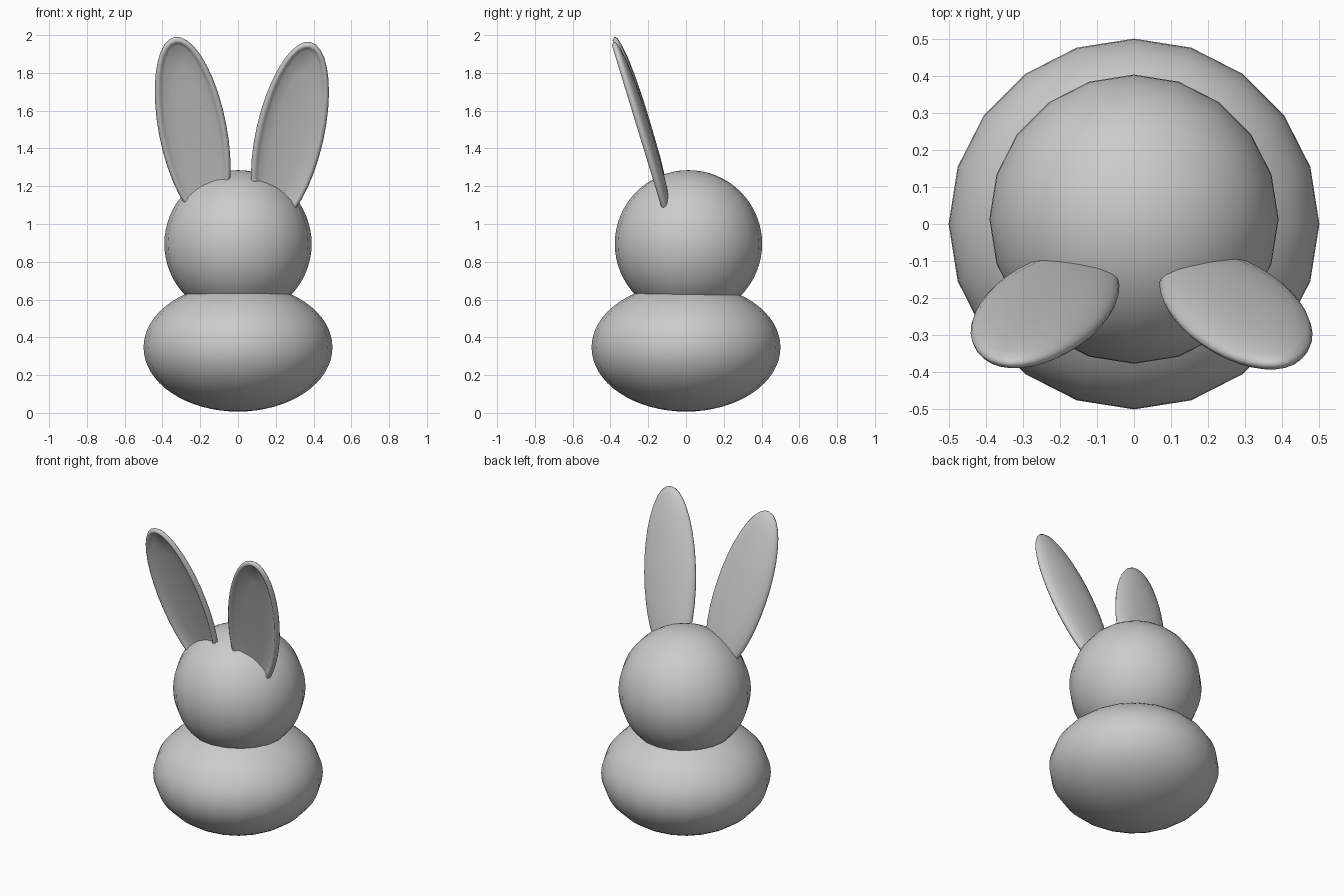
import bpy, bmesh, math
from mathutils import Matrix

if "Cube" in bpy.data.objects:
    bpy.data.objects.remove(bpy.data.objects["Cube"])


def ball(name, loc, radii):
    bpy.ops.mesh.primitive_uv_sphere_add(segments=20, ring_count=32, radius=1, location=loc)
    ob = bpy.context.object
    ob.name = name
    ob.scale = radii
    bpy.ops.object.transform_apply(location=False, rotation=False, scale=True)
    bpy.ops.object.shade_smooth()
    return ob


# Ear section from the back dome, round the rim, into the shallow front hollow:
# (scale of outline, inset from outline, depth)
EAR_SECTION = [(0.3, 0, 0.049), (0.55, 0, 0.043), (0.78, 0, 0.033), (0.92, 0, 0.02),
               (0.98, 0, 0.01), (1, 0, 0), (1, 0.004, -0.010), (1, 0.013, -0.018),
               (1, 0.024, -0.017), (1, 0.034, -0.008), (1, 0.048, 0.001),
               (0.75, 0.048, 0.008), (0.5, 0.04, 0.012)]


def ear(name, loc, lean, nod, half_w=0.18, half_h=0.52, sides=36):
    bm = bmesh.new()
    rings = []
    for s, d, y in EAR_SECTION:
        ring = []
        for i in range(sides):
            a = math.tau * i / sides
            ring.append(bm.verts.new(((half_w * s - d) * math.cos(a), y,
                                      (half_h * s - d) * math.sin(a))))
        rings.append(ring)
    for r0, r1 in zip(rings, rings[1:]):
        for i in range(sides):
            j = (i + 1) % sides
            bm.faces.new((r0[i], r0[j], r1[j], r1[i]))
    # close the back dome and the hollow with fans
    for ring, y in ((rings[0], 0.05), (rings[-1], 0.013)):
        mid = bm.verts.new((0, y, 0))
        for i in range(sides):
            bm.faces.new((mid, ring[i], ring[(i + 1) % sides]))
    bmesh.ops.recalc_face_normals(bm, faces=bm.faces)
    for f in bm.faces:
        f.smooth = True
    me = bpy.data.meshes.new(name)
    bm.to_mesh(me)
    bm.free()
    ob = bpy.data.objects.new(name, me)
    bpy.context.collection.objects.link(ob)
    # splay sideways first, then nod forward
    ob.matrix_world = (Matrix.Translation(loc)
                       @ Matrix.Rotation(math.radians(nod), 4, 'X')
                       @ Matrix.Rotation(math.radians(lean), 4, 'Y'))
    return ob


# Squashed body and round head
ball("body", (0, 0, 0.347), (0.5, 0.5, 0.34))
ball("head", (0, 0.013, 0.895), (0.39, 0.39, 0.39))

# Two slightly different forward-leaning ears
ear("left_ear", (-0.24, -0.23, 1.5), -10.5, 16.5)
ear("right_ear", (0.275, -0.23, 1.477), 12, 17)
